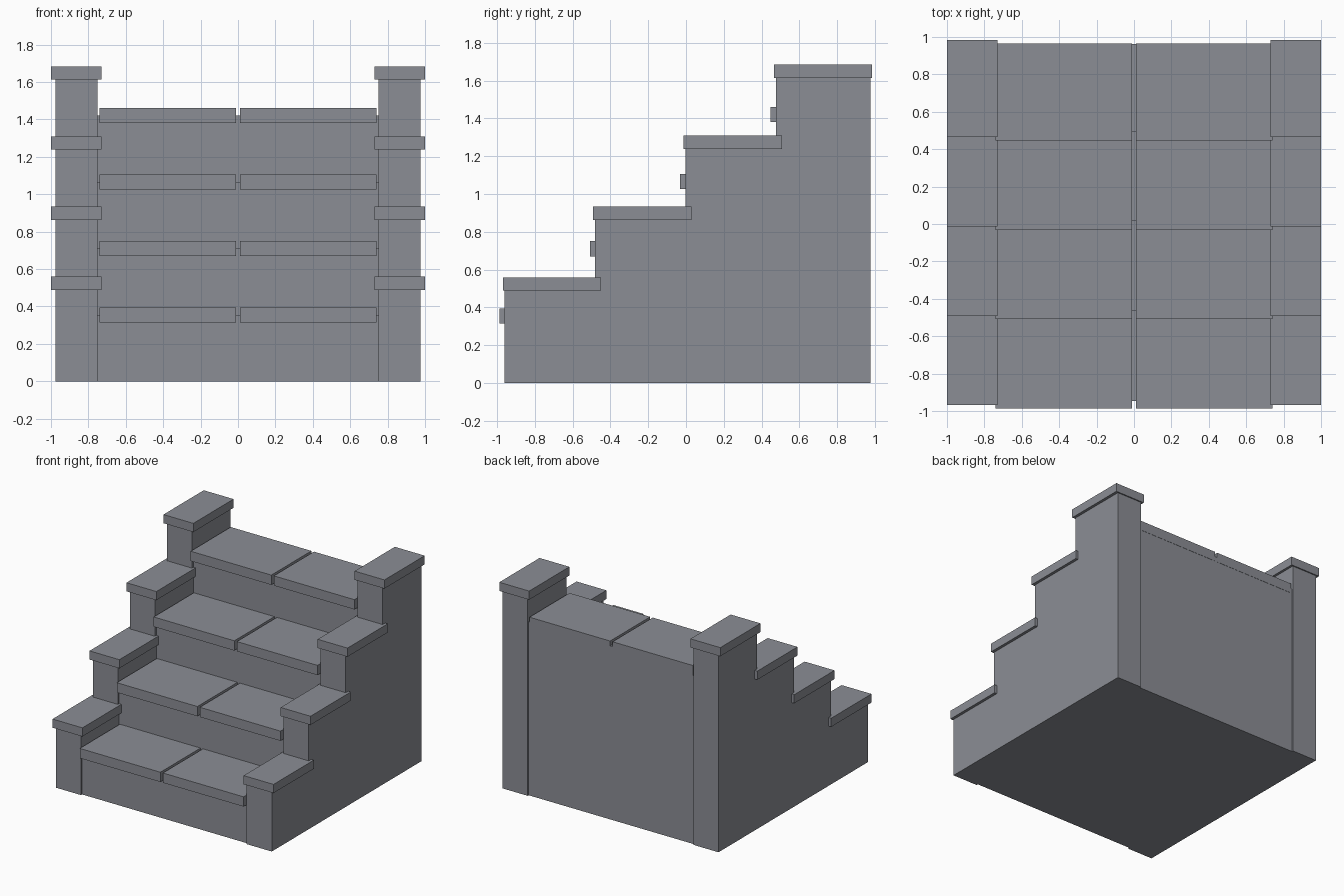
import bpy

if "Cube" in bpy.data.objects:
    bpy.data.objects.remove(bpy.data.objects["Cube"])

stone = bpy.data.materials.new("grey stone")
stone.diffuse_color = (0.26, 0.27, 0.30, 1.0)
stone.use_nodes = True
stone.node_tree.nodes["Principled BSDF"].inputs["Base Color"].default_value = stone.diffuse_color


def extrude_profile(name, profile, x0, x1):
    """Solid made from a (y, z) outline swept from x0 to x1."""
    n = len(profile)
    verts = [(x, y, z) for x in (x0, x1) for y, z in profile]
    faces = [tuple(range(n - 1, -1, -1)), tuple(range(n, 2 * n))]
    faces += [(i, (i + 1) % n, (i + 1) % n + n, i + n) for i in range(n)]
    mesh = bpy.data.meshes.new(name)
    mesh.from_pydata(verts, [], faces)
    mesh.materials.append(stone)
    obj = bpy.data.objects.new(name, mesh)
    bpy.context.collection.objects.link(obj)
    return obj


def box(name, x0, x1, y0, y1, z0, z1):
    return extrude_profile(name, [(y0, z0), (y1, z0), (y1, z1), (y0, z1)], x0, x1)


def stepped(fronts, tops, back):
    """Staircase outline, counter-clockwise in (y, z)."""
    rising = []
    for y, z in zip(fronts, tops):
        rising += [(y, rising[-1][1] if rising else 0.0), (y, z)]
    return [(back, 0.0), (back, tops[-1])] + rising[::-1]


STEPS = 4
RUN = 0.478
wall_fronts = [-0.959 + RUN * i for i in range(STEPS)]
wall_tops = [0.50 + 0.375 * i for i in range(STEPS)]
core_fronts = [-0.945 + 0.48 * i for i in range(STEPS)]
core_tops = [0.355 + 0.355 * i for i in range(STEPS)]

# Solid stair body with risers
extrude_profile("stair_core", stepped(core_fronts, core_tops, 0.963), -0.752, 0.752)

for side, s in (("left", -1), ("right", 1)):
    # Stepped side wall
    a, b = sorted((s * 0.75, s * 0.977))
    extrude_profile(f"{side}_wall", stepped(wall_fronts, wall_tops, 0.975), a, b)
    for i in range(STEPS):
        # Overhanging coping slab on each wall step
        a, b = sorted((s * 0.73, s * 1.0))
        y, z = -0.969 + RUN * i, 0.488 + 0.375 * i
        box(f"{side}_coping_{i + 1}", a, b, y, y + 0.52, z, z + 0.071)
        # Tread slab, half the stair width
        a, b = sorted((s * 0.0115, s * 0.741))
        y, z = -0.987 + RUN * i, 0.315 + 0.355 * i
        box(f"{side}_tread_{i + 1}", a, b, y, y + 0.518, z, z + 0.08)
